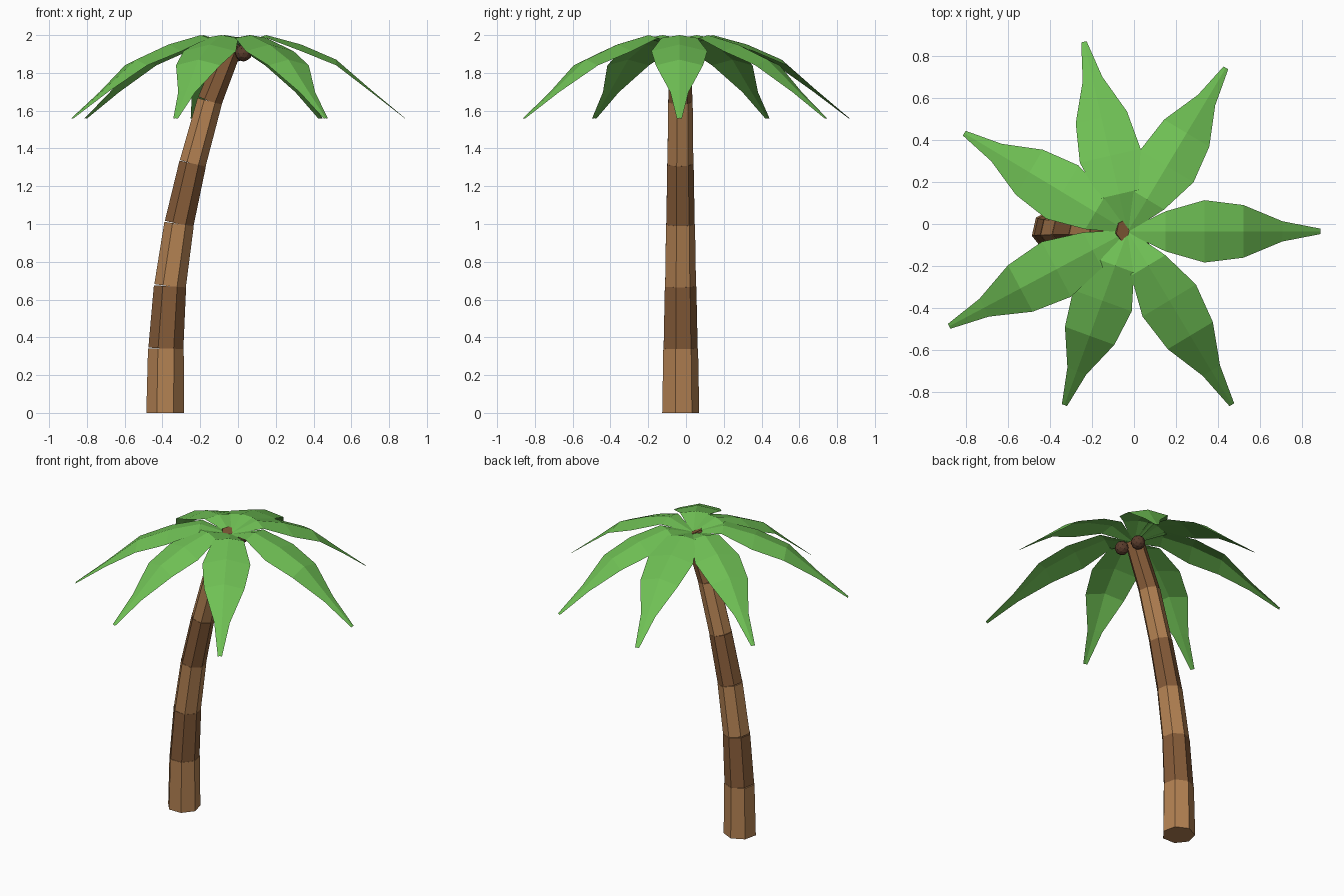
import bpy, bmesh
from math import radians, cos, sin
from mathutils import Vector, Matrix

cube = bpy.data.objects.get("Cube")
if cube:
    bpy.data.objects.remove(cube)


def material(name, rgb):
    mat = bpy.data.materials.new(name)
    mat.use_nodes = True
    mat.diffuse_color = (*rgb, 1)
    mat.node_tree.nodes["Principled BSDF"].inputs["Base Color"].default_value = (*rgb, 1)
    return mat


light_bark = material("light bark", (0.45, 0.22, 0.085))
dark_bark = material("dark bark", (0.235, 0.105, 0.04))
leaf_green = material("leaf green", (0.16, 0.53, 0.09))
nut_brown = material("nut brown", (0.10, 0.045, 0.025))


def add_object(name, bm, mat):
    mesh = bpy.data.meshes.new(name)
    bm.to_mesh(mesh)
    bm.free()
    mesh.materials.append(mat)
    obj = bpy.data.objects.new(name, mesh)
    bpy.context.collection.objects.link(obj)
    return obj


# Trunk: tapered seven-sided segments following a leaning curve (x, z, radius)
TRUNK_Y = -0.033
trunk = [(-0.385, 0, 0.103), (-0.382, 0.34, 0.095), (-0.36, 0.67, 0.086),
         (-0.312, 1.0, 0.079), (-0.24, 1.32, 0.072), (-0.15, 1.65, 0.067),
         (-0.03, 1.95, 0.058)]
for i, (low, high) in enumerate(zip(trunk, trunk[1:])):
    a = Vector((low[0], TRUNK_Y, low[1]))
    b = Vector((high[0], TRUNK_Y, high[1]))
    axis = b - a
    lean = Vector((0, 0, 1)).rotation_difference(axis).to_matrix().to_4x4()
    bm = bmesh.new()
    bmesh.ops.create_cone(bm, cap_ends=True, segments=7, radius1=low[2],
                          radius2=high[2] * 1.02, depth=axis.length,
                          matrix=Matrix.Translation((a + b) / 2) @ lean)
    if i == 0:
        for v in bm.verts:      # level foot
            if v.co.z < 0.1:
                v.co.z = 0
    add_object(f"trunk_segment_{i + 1}", bm, dark_bark if i % 2 else light_bark)

# Leaves: folded strips that rise from the crown and droop
# (distance, half width, ridge height, fold depth)
stations = [(0, 0.008, 1.945, 0), (0.18, 0.095, 2.0, 0.015),
            (0.365, 0.148, 1.95, 0.035), (0.55, 0.125, 1.87, 0.03),
            (0.735, 0.048, 1.71, 0.012), (0.915, 0.013, 1.56, 0.002)]
# (direction in degrees, length factor)
leaves = [(0, 1.0), (59, 0.99), (103, 1.01), (149, 0.99),
          (208, 1.05), (250, 0.96), (301, 1.05)]
crown = Vector((-0.03, -0.035, 0))
for i, (angle, stretch) in enumerate(leaves):
    turn = radians(angle)
    out = Vector((cos(turn), sin(turn), 0))
    side = Vector((-sin(turn), cos(turn), 0))
    bm = bmesh.new()
    rows = []
    for dist, half, z, fold in stations:
        rows.append([bm.verts.new(crown + out * dist * stretch + side * half * s
                                  + Vector((0, 0, z - fold * abs(s))))
                     for s in (-1, 0, 1)])
    for r, q in zip(rows, rows[1:]):
        for k in range(2):
            bm.faces.new((r[k], q[k], q[k + 1], r[k + 1]))
    add_object(f"leaf_{i + 1}", bm, leaf_green)

# Coconuts: three faceted balls around the top of the trunk
for i in range(3):
    turn = radians(75 + 120 * i)
    bm = bmesh.new()
    bmesh.ops.create_icosphere(bm, subdivisions=2, radius=0.045)
    bmesh.ops.translate(bm, verts=bm.verts,
                        vec=(-0.02 + 0.07 * cos(turn), -0.03 + 0.07 * sin(turn), 1.905))
    add_object(f"coconut_{i + 1}", bm, nut_brown)
